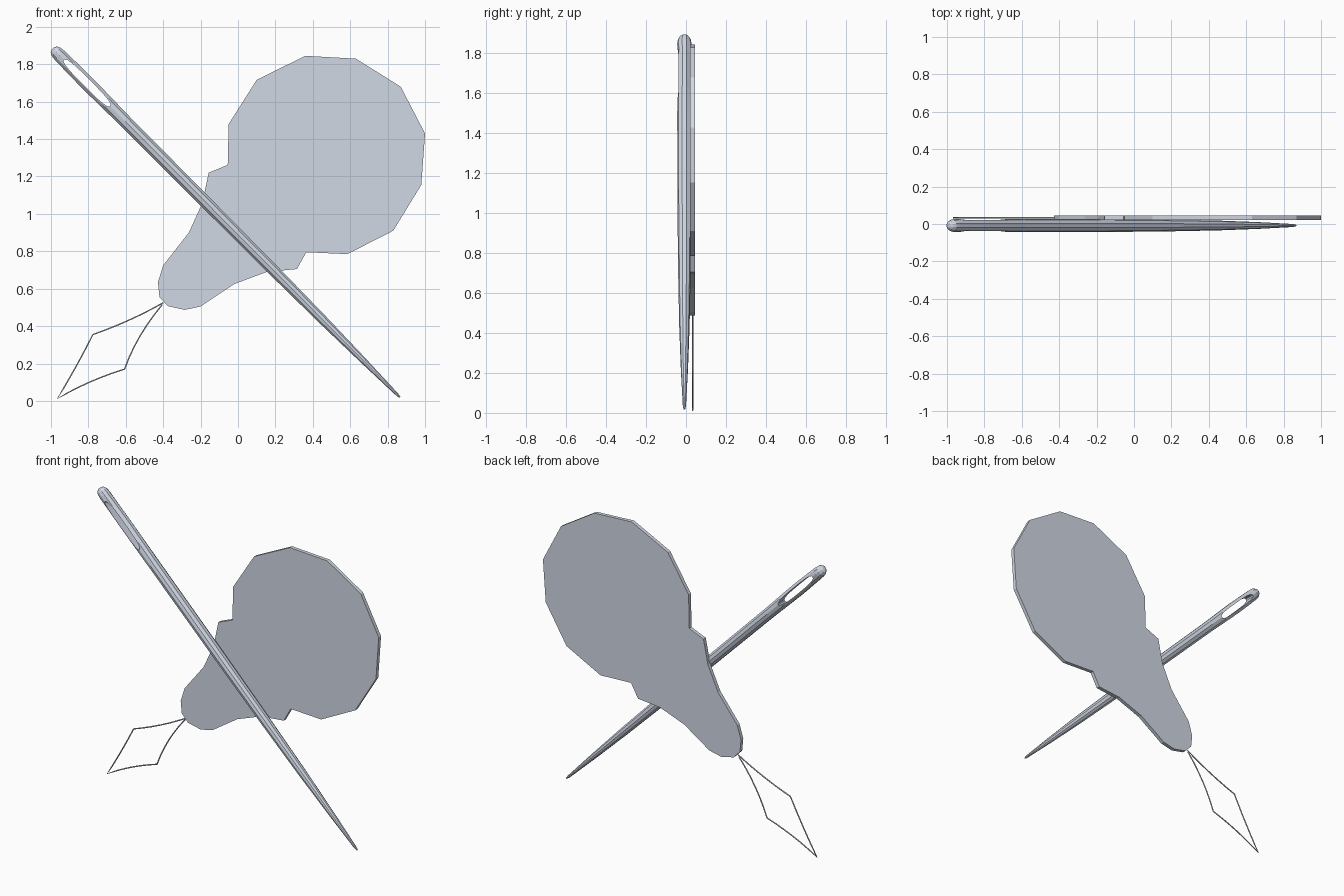
import bpy, bmesh, math
from mathutils import Matrix, Vector

if "Cube" in bpy.data.objects:
    bpy.data.objects.remove(bpy.data.objects["Cube"])

steel = bpy.data.materials.new("pale steel")
steel.use_nodes = True
colour = (0.64, 0.69, 0.78, 1)
steel.diffuse_color = colour
steel.node_tree.nodes["Principled BSDF"].inputs["Base Color"].default_value = colour


def add_mesh(name, bm):
    bmesh.ops.recalc_face_normals(bm, faces=bm.faces)
    mesh = bpy.data.meshes.new(name)
    bm.to_mesh(mesh)
    bm.free()
    mesh.materials.append(steel)
    obj = bpy.data.objects.new(name, mesh)
    bpy.context.collection.objects.link(obj)
    return obj


def loft(bm, rings):
    """Join rings of points into a closed skin."""
    loops = [[bm.verts.new(p) for p in ring] for ring in rings]
    n = len(loops[0])
    for a, b in zip(loops, loops[1:]):
        for i in range(n):
            j = (i + 1) % n
            bm.faces.new((a[i], a[j], b[j], b[i]))
    bm.faces.new(loops[0])
    bm.faces.new(loops[-1])


def bow(a, mid, b, steps=6):
    """Points of a gentle arc from a through mid, stopping short of b."""
    a, mid, b = Vector(a), Vector(mid), Vector(b)
    pull = 2 * mid - (a + b) / 2
    ts = [i / steps for i in range(steps)]
    return [a * (1 - t) ** 2 + pull * 2 * t * (1 - t) + b * t * t for t in ts]


# Threader handle: thin plate cut to an outline
outline = [(.36, 1.845), (.63, 1.83), (.87, 1.68), (1, 1.43), (.98, 1.155), (.83, .91),
           (.585, .785), (.365, .795), (.315, .705), (.155, .69), (-.02, .625),
           (-.2, .505), (-.285, .487), (-.375, .507), (-.42, .555), (-.428, .635),
           (-.4, .725), (-.263, .9), (-.19, 1.06), (-.157, 1.22), (-.055, 1.262),
           (-.05, 1.48), (.1, 1.717)]
bm = bmesh.new()
loft(bm, [[(x, y, z) for x, z in outline] for y in (.021, .045)])
add_mesh("threader_handle", bm)

# Threader wire: a thin bent loop of four bowed arms
corners = [(-.4, .525), (-.776, .355), (-.966, .012), (-.607, .17), (-.405, .515)]
middles = [(-.583, .432), (-.864, .188), (-.795, .1), (-.524, .347)]
path = [p for a, m, b in zip(corners, middles, corners[1:]) for p in bow(a, m, b)]
path.append(corners[-1])
curve = bpy.data.curves.new("threader_wire", "CURVE")
curve.dimensions = "3D"
curve.bevel_depth = 0.004
curve.bevel_resolution = 1
spline = curve.splines.new("POLY")
spline.points.add(len(path) - 1)
for point, (x, z) in zip(spline.points, path):
    point.co = (x, .033, z, 1)
curve.materials.append(steel)
bpy.context.collection.objects.link(bpy.data.objects.new("threader_wire", curve))

# Needle: faceted shaft lofted along its own x axis, then tilted
start, tip = Vector((-.99, -.008, 1.884)), Vector((.866, -.008, .019))
axis = tip - start
length = axis.length
tilt = Matrix.Translation(start) @ Matrix.Rotation(math.atan2(-axis.z, axis.x), 4, "Y")
sections = [(0, .012, .012), (.008, .025, .024), (.025, .034, .033), (.05, .037, .036),
            (.13, .039, .034), (.26, .041, .034), (.4, .039, .035), (.55, .036, .036),
            (1.2, .034, .035), (1.7, .031, .031), (2.05, .026, .026), (2.35, .018, .018),
            (length - .02, .008, .008), (length, .004, .004)]
sides = 10
bm = bmesh.new()
loft(bm, [[(x, depth * math.cos(a), width * math.sin(a))
           for a in (math.tau * i / sides for i in range(sides))]
          for x, width, depth in sections])
needle = add_mesh("needle", bm)

# Eye: long rounded slot cut through the needle
eye_start, eye_end, eye_half = .085, .435, .021
slot = []
for i in range(24):
    a = math.tau * i / 24
    c, s = math.cos(a), math.sin(a)
    reach = (eye_end - eye_start) / 2
    slot.append(((eye_start + eye_end) / 2 + reach * math.copysign(abs(c) ** .7, c),
                 eye_half * math.copysign(abs(s) ** .7, s)))
bm = bmesh.new()
loft(bm, [[(x, y, z) for x, z in slot] for y in (-.1, .1)])
cutter = add_mesh("eye_cutter", bm)
cutter.hide_render = True

cut = needle.modifiers.new("eye", "BOOLEAN")
cut.operation = "DIFFERENCE"
cut.solver = "EXACT"
cut.object = cutter
bpy.context.view_layer.objects.active = needle
needle.select_set(True)
bpy.ops.object.modifier_apply(modifier=cut.name)
bpy.data.objects.remove(cutter)
needle.matrix_world = tilt
